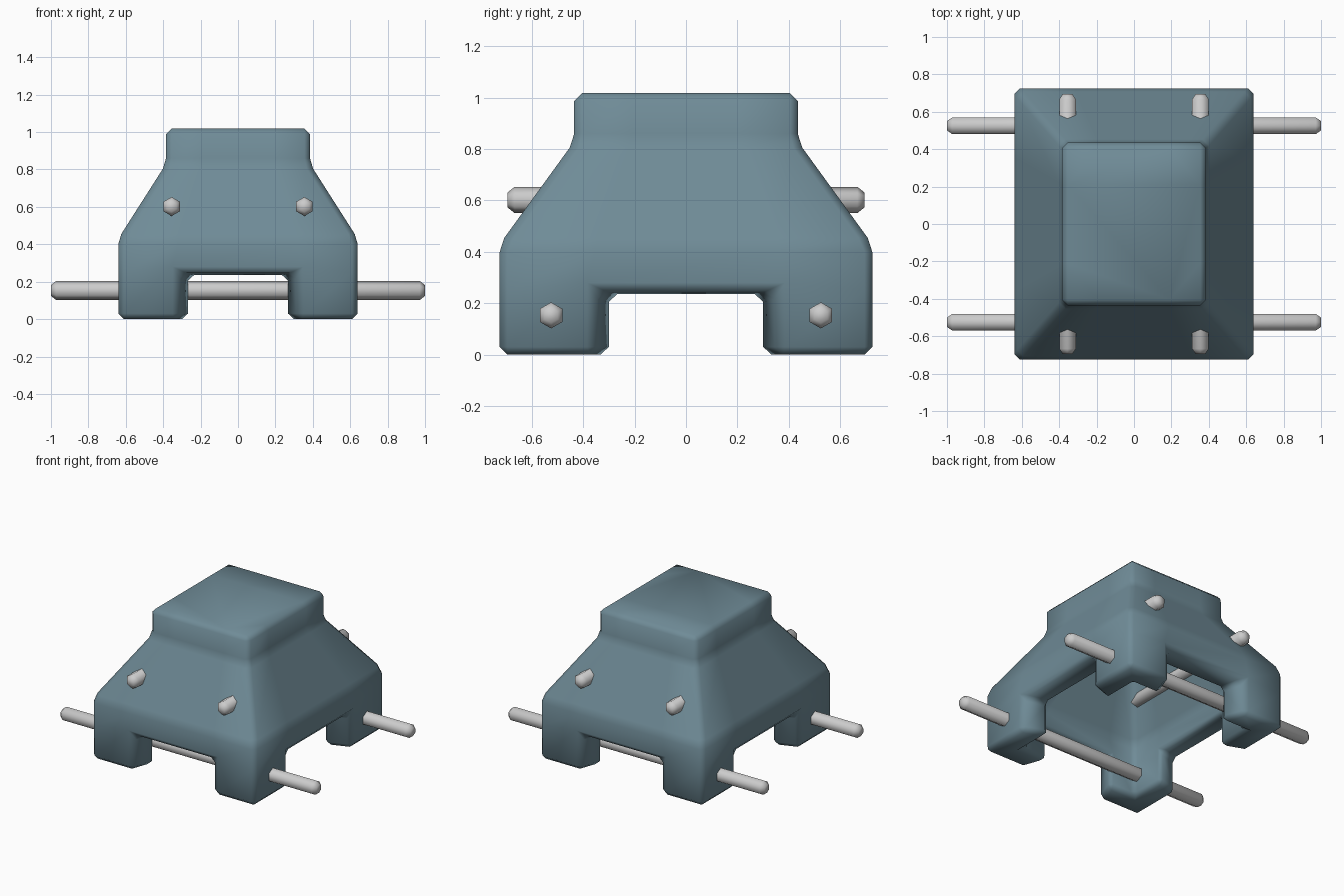
import bpy, bmesh, math
from mathutils import Vector

if "Cube" in bpy.data.objects:
    bpy.data.objects.remove(bpy.data.objects["Cube"])


def make_object(name, bm):
    mesh = bpy.data.meshes.new(name)
    bmesh.ops.recalc_face_normals(bm, faces=bm.faces)
    bm.to_mesh(mesh)
    bm.free()
    mesh.shade_smooth()
    obj = bpy.data.objects.new(name, mesh)
    bpy.context.collection.objects.link(obj)
    return obj


def ring_points(hx, hy, z, sx, sy):
    # rectangle, counter-clockwise, each side split where the arches start
    pts = [(-hx, -hy), (-sx, -hy), (sx, -hy),
           (hx, -hy), (hx, -sy), (hx, sy),
           (hx, hy), (sx, hy), (-sx, hy),
           (-hx, hy), (-hx, sy), (-hx, -sy)]
    return [(x, y, z) for x, y in pts]


def shell(bm, profile):
    # stacked rectangles with an arch left open on every side
    rings = [[bm.verts.new(p) for p in ring_points(*s)] for s in profile]
    for level, (lo, hi) in enumerate(zip(rings, rings[1:])):
        for i in range(12):
            if level == 0 and i % 3 == 1:
                continue
            j = (i + 1) % 12
            bm.faces.new((lo[i], lo[j], hi[j], hi[i]))
    bm.faces.new(rings[-1])
    return rings


# Hollow body: outer and inner skins, arches flaring outwards
bm = bmesh.new()
outer = shell(bm, [(0.64, 0.725, 0.0, 0.32, 0.355),
                   (0.64, 0.725, 0.25, 0.32, 0.355),
                   (0.64, 0.725, 0.43, 0.32, 0.355),
                   (0.385, 0.435, 0.83, 0.19, 0.21),
                   (0.385, 0.435, 1.018, 0.19, 0.21)])
inner = shell(bm, [(0.465, 0.55, 0.0, 0.257, 0.29),
                   (0.465, 0.55, 0.232, 0.257, 0.29),
                   (0.465, 0.55, 0.378, 0.257, 0.29),
                   (0.21, 0.26, 0.779, 0.11, 0.13),
                   (0.21, 0.26, 0.85, 0.11, 0.13)])
# Rim: foot soles, arch sides and arch tops
for i in range(12):
    j = (i + 1) % 12
    level = 1 if i % 3 == 1 else 0
    bm.faces.new((outer[level][i], outer[level][j], inner[level][j], inner[level][i]))
    if i % 3:
        bm.faces.new((outer[0][i], outer[1][i], inner[1][i], inner[0][i]))
body = make_object("body_shell", bm)

bevel = body.modifiers.new("Bevel", 'BEVEL')
bevel.width = 0.03
bevel.segments = 1
bevel.limit_method = 'ANGLE'
bevel.angle_limit = math.radians(20)

mat = bpy.data.materials.new("blue_grey")
mat.diffuse_color = (0.16, 0.26, 0.31, 1)
mat.use_nodes = True
mat.node_tree.nodes["Principled BSDF"].inputs["Base Color"].default_value = mat.diffuse_color
body.data.materials.append(mat)


# Six-sided rods with chamfered ends
def rod(name, centre, along, across, half, radius):
    bm = bmesh.new()
    along, across, up = Vector(along), Vector(across), Vector((0, 0, 1))
    sections = []
    for t, r in ((-half, radius - 0.022), (-half + 0.028, radius),
                 (half - 0.028, radius), (half, radius - 0.022)):
        ring = []
        for k in range(6):
            a = math.radians(60 * k + 30)
            ring.append(bm.verts.new(Vector(centre) + along * t
                        + across * (r * math.cos(a)) + up * (r * math.sin(a))))
        sections.append(ring)
    for lo, hi in zip(sections, sections[1:]):
        for k in range(6):
            j = (k + 1) % 6
            bm.faces.new((lo[k], lo[j], hi[j], hi[k]))
    bm.faces.new(sections[0][::-1])
    bm.faces.new(sections[-1])
    return make_object(name, bm)


for side, s in (("front", -1), ("back", 1)):
    rod(side + "_axle", (0, s * 0.525, 0.153), (1, 0, 0), (0, 1, 0), 1.0, 0.051)
for side, s in (("left", -1), ("right", 1)):
    rod(side + "_cross_pin", (s * 0.355, 0, 0.602), (0, 1, 0), (1, 0, 0), 0.695, 0.051)
